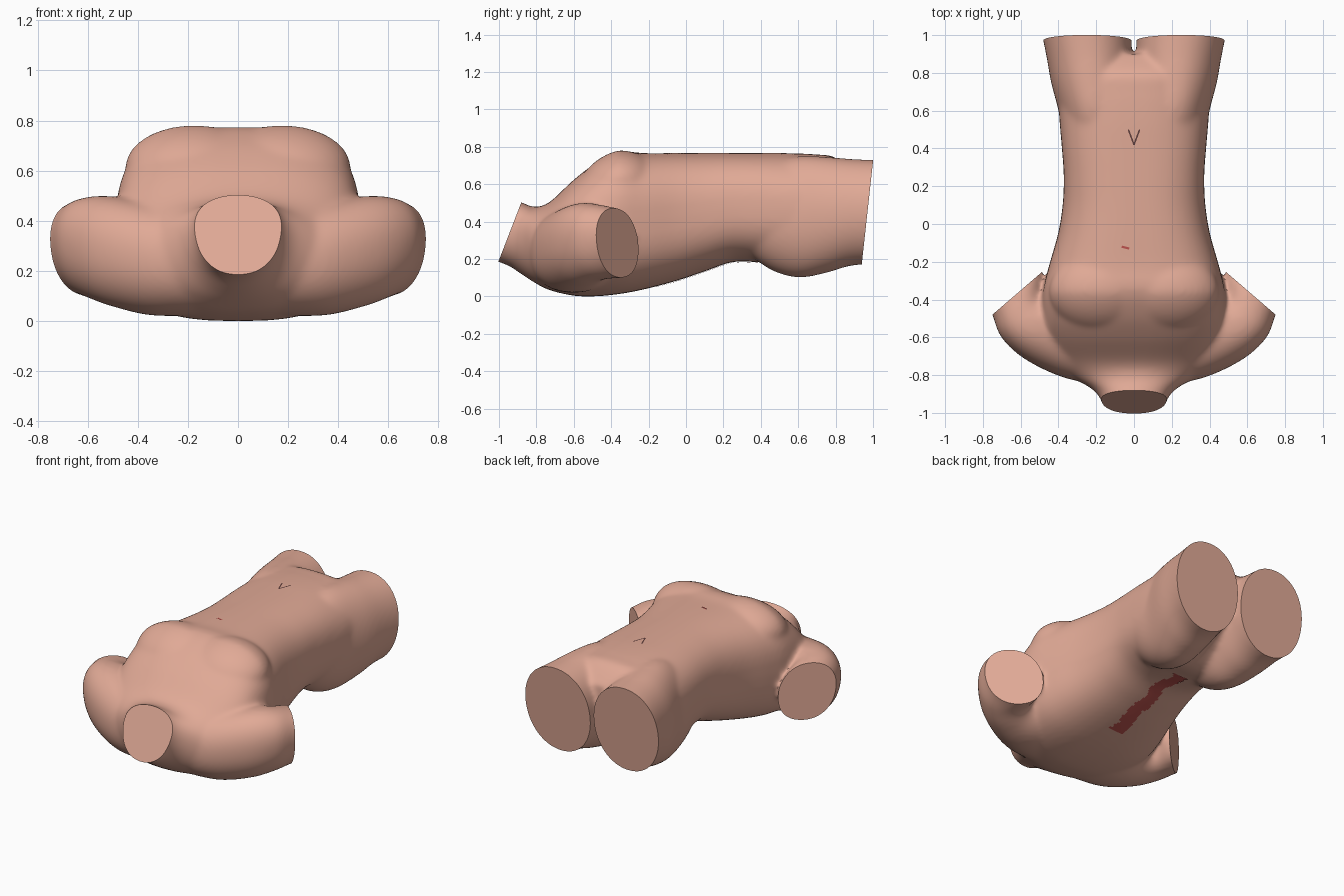
import bpy, bmesh, math, random
from mathutils import Vector
from mathutils.bvhtree import BVHTree

if "Cube" in bpy.data.objects:
    bpy.data.objects.remove(bpy.data.objects["Cube"])

random.seed(4)
bm = bmesh.new()


def material(name, rgb):
    m = bpy.data.materials.new(name)
    m.diffuse_color = (*rgb, 1)
    m.use_nodes = True
    m.node_tree.nodes["Principled BSDF"].inputs["Base Color"].default_value = m.diffuse_color
    return m


def resample(rows, steps=6):
    """Catmull-Rom smoothing of key rows."""
    out = []
    for i in range(len(rows) - 1):
        a, b, c, d = (rows[max(0, min(len(rows) - 1, i + k))] for k in (-1, 0, 1, 2))
        for s in range(steps):
            t = s / steps
            out.append([0.5 * (2*q + (r-p)*t + (2*p-5*q+4*r-w)*t*t + (3*q-p-3*r+w)*t**3)
                        for p, q, r, w in zip(a, b, c, d)])
    return out + [list(rows[-1])]


def loft(rings, n=48):
    """Each ring is (centre, u, v, exponent); closed ends."""
    loops = []
    for c, u, v, e in rings:
        loop = []
        for k in range(n):
            a = 2 * math.pi * k / n
            p, q = (math.copysign(abs(f) ** (2 / e), f) for f in (math.cos(a), math.sin(a)))
            loop.append(bm.verts.new(Vector(c) + Vector(u) * p + Vector(v) * q))
        loops.append(loop)
    faces = [bm.faces.new((A[k], A[(k+1) % n], B[(k+1) % n], B[k]))
             for A, B in zip(loops, loops[1:]) for k in range(n)]
    faces += [bm.faces.new(loops[0]), bm.faces.new(loops[-1])]
    bmesh.ops.recalc_face_normals(bm, faces=faces)


def along_y(rows):
    """Rows: y, centre x, half width, bottom z, top z, exponent."""
    loft([((x, y, (b + t) / 2), (w, 0, 0), (0, 0, (t - b) / 2), e)
          for y, x, w, b, t, e in resample(rows)])


# Trunk from neck to hips
along_y([
    (-1.10, 0, .15, .21, .55, 2.2), (-.96, 0, .165, .165, .53, 2.2),
    (-.88, 0, .215, .115, .50, 2.1), (-.81, 0, .33, .07, .475, 2.1),
    (-.73, 0, .43, .03, .50, 2.3), (-.60, 0, .48, .0, .62, 2.6),
    (-.48, 0, .49, -.003, .71, 2.8), (-.35, 0, .482, .01, .768, 2.9),
    (-.22, 0, .45, .035, .762, 2.8), (-.05, 0, .402, .08, .762, 2.7),
    (.10, 0, .378, .13, .762, 2.6), (.25, 0, .372, .18, .762, 2.6),
    (.40, 0, .382, .178, .762, 2.6), (.55, 0, .395, .165, .762, 2.5),
    (.70, 0, .40, .23, .755, 2.4), (.80, 0, .41, .30, .738, 2.3),
    (.90, 0, .40, .38, .64, 2.2)])

for s in (-1, 1):
    # Thighs and buttocks
    along_y([(y, s * x, w, b, t, e) for y, x, w, b, t, e in (
        (.30, .18, .15, .25, .66, 2), (.45, .19, .185, .14, .71, 2),
        (.60, .20, .20, .097, .745, 2.1), (.75, .220, .219, .122, .742, 2.1),
        (.90, .238, .228, .163, .73, 2.1), (1.12, .265, .247, .168, .722, 2.1))])
    # Shoulders: outer xy, inner xy, bottom, top, lean
    keys = [(.12, -.85, .12, -.38, .02, .45, 0), (.35, -.82, .33, -.36, .018, .47, 0),
            (.57, -.72, .44, -.37, .055, .495, .005), (.70, -.60, .47, -.35, .085, .49, .015),
            (.75, -.47, .49, -.25, .097, .468, .022), (.79, -.39, .57, -.21, .11, .44, .022)]
    loft([((s * (ox + ix) / 2, (oy + iy) / 2, (b + t) / 2),
           (s * (ox - ix) / 2, (oy - iy) / 2, 0),
           (s * lean, -lean, (t - b) / 2), 2.2)
          for ox, oy, ix, iy, b, t, lean in resample(keys)])
    # Broad chest muscles, sloping down towards the neck
    ball = bmesh.ops.create_uvsphere(bm, u_segments=32, v_segments=20, radius=1)["verts"]
    for v in ball:
        y = v.co.y * .22
        v.co = Vector((s * .175 + v.co.x * .275, y - .36,
                       .612 + v.co.z * .166 + min(y, 0) * .25))

skin = material("skin", (.75, .40, .305))
red = material("tissue_red", (.50, .085, .075))
dark = material("crease_dark", (.12, .05, .045))

mesh = bpy.data.meshes.new("torso_body")
bm.to_mesh(mesh)
bm.free()
body = bpy.data.objects.new("torso_body", mesh)
bpy.context.collection.objects.link(body)
rm = body.modifiers.new("fuse", 'REMESH')
rm.mode, rm.voxel_size = 'VOXEL', .012
sm = body.modifiers.new("soften", 'SMOOTH')
sm.factor, sm.iterations = .5, 22

# Flat cuts at neck, thighs and upper arms
cutters = []


def cut(name, centre, size, rot):
    bpy.ops.mesh.primitive_cube_add(size=1, location=centre, rotation=rot)
    box = bpy.context.object
    box.name, box.scale, box.hide_render = name, size, True
    mod = body.modifiers.new(name, 'BOOLEAN')
    mod.operation, mod.object, mod.solver = 'DIFFERENCE', box, 'EXACT'
    cutters.append(box)


cut("neck_cutter", (0, -.94 - .933 * .3, .345 + .361 * .3), (1, .6, 1), (-.369, 0, 0))
cut("thigh_cutter", (0, .97 + .994 * .3, .445 - .109 * .3), (1.4, .6, 1.4), (-.109, 0, 0))
for s in (-1, 1):
    c = Vector((.694 + .653 * .3, -.432 + .757 * .3, .28))
    cut("arm_cutter", (s * c.x, c.y, c.z), (.61, .6, .7), (0, 0, -s * .711))

bpy.context.view_layer.update()
final = bpy.data.meshes.new_from_object(body.evaluated_get(bpy.context.evaluated_depsgraph_get()))
body.modifiers.clear()
body.data = final
for box in cutters:
    bpy.data.objects.remove(box)
low = min(v.co.z for v in final.vertices)
for v in final.vertices:
    v.co.z -= low
final.materials.clear()
final.materials.append(skin)
for p in final.polygons:
    p.material_index = 0
bpy.ops.object.select_all(action='DESELECT')
body.select_set(True)
bpy.context.view_layer.objects.active = body
bpy.ops.object.shade_smooth_by_angle(angle=math.radians(40))

# Surface patches laid on the skin from above or below
tree = BVHTree.FromPolygons([v.co for v in final.vertices],
                            [p.vertices[:] for p in final.polygons])


def patch(name, mat, a, b, width, side, nu, nv, lift=.003, ragged=0):
    """Strip from xy point a to b, projected on the top (1) or underside (-1)."""
    a, b = Vector(a), Vector(b)
    d = (b - a).normalized()
    across = Vector((-d.y, d.x)) * width
    pm = bmesh.new()
    grid = []
    for i in range(nu + 1):
        row = []
        for j in range(nv + 1):
            p = a.lerp(b, i / nu) + across * (j / nv - .5)
            hit = tree.ray_cast(Vector((p.x, p.y, 2 * side)), Vector((0, 0, -side)))[0]
            row.append(pm.verts.new((p.x, p.y, hit.z + side * lift)))
        grid.append(row)
    for i in range(nu):
        wob = ragged * .5 * math.sin(i * .45)
        lo, hi = (random.uniform(0, ragged * .5) for _ in range(2))
        for j in range(nv):
            if ragged == 0 or lo + max(wob, 0) <= j <= nv - 1 - hi + min(wob, 0):
                pm.faces.new((grid[i][j], grid[i+1][j], grid[i+1][j+1], grid[i][j+1]))
    pm.normal_update()
    for f in pm.faces:
        if f.normal.z * side < 0:
            f.normal_flip()
    me = bpy.data.meshes.new(name)
    pm.to_mesh(me)
    pm.free()
    me.materials.append(mat)
    me.shade_smooth()
    bpy.context.collection.objects.link(bpy.data.objects.new(name, me))


patch("belly_panel", skin, (0, -.12), (0, .51), .28, 1, 50, 24, .002)
patch("back_tissue", red, (.01, -.16), (-.01, .42), .13, -1, 36, 14, .004, 4)
patch("front_tissue", red, (-.065, -.12), (-.025, -.13), .012, 1, 6, 2, .005)
for s in (-1, 1):
    patch("navel_crease", dark, (0, .42), (s * .03, .50), .008, 1, 10, 1, .005)
